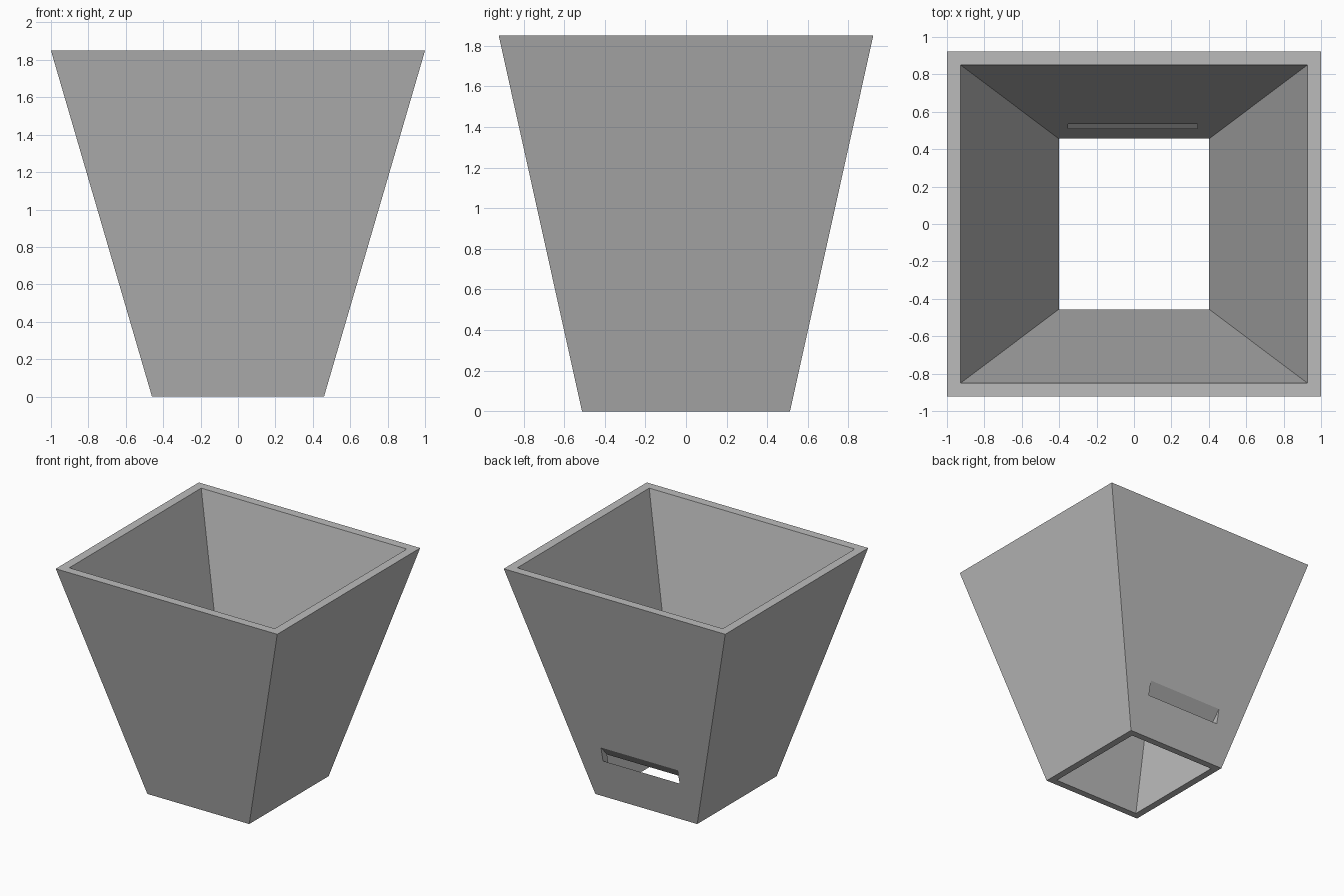
import bpy
import bmesh

default = bpy.data.objects.get("Cube")
if default:
    bpy.data.objects.remove(default, do_unlink=True)

HEIGHT = 1.85

# Single grey material
grey = bpy.data.materials.new("plain_grey")
grey.use_nodes = True
colour = (0.5, 0.5, 0.5, 1)
grey.diffuse_color = colour
grey.node_tree.nodes["Principled BSDF"].inputs["Base Color"].default_value = colour


def make_object(name, bm):
    bmesh.ops.recalc_face_normals(bm, faces=bm.faces)
    mesh = bpy.data.meshes.new(name)
    bm.to_mesh(mesh)
    bm.free()
    mesh.materials.append(grey)
    obj = bpy.data.objects.new(name, mesh)
    bpy.context.collection.objects.link(obj)
    return obj


def rectangle(bm, hx, hy, z):
    return [bm.verts.new((sx * hx, sy * hy, z))
            for sx, sy in ((-1, -1), (1, -1), (1, 1), (-1, 1))]


# Tapered planter walls, open at top and bottom
bm = bmesh.new()
loops = [rectangle(bm, 0.46, 0.512, 0), rectangle(bm, 1, 0.922, HEIGHT),
         rectangle(bm, 0.928, 0.851, HEIGHT), rectangle(bm, 0.402, 0.456, 0)]
for i, loop in enumerate(loops):
    following = loops[(i + 1) % len(loops)]
    for j in range(4):
        k = (j + 1) % 4
        bm.faces.new((loop[j], loop[k], following[k], following[j]))
planter = make_object("planter_walls", bm)

# Sloping slot through the back wall
bm = bmesh.new()
profile = [(0.438, 0.174), (0.654, 0.402), (0.683, 0.528), (0.461, 0.282)]
side = bm.faces.new([bm.verts.new((-0.352, y, z)) for y, z in profile])
result = bmesh.ops.extrude_face_region(bm, geom=[side])
moved = [v for v in result["geom"] if isinstance(v, bmesh.types.BMVert)]
bmesh.ops.translate(bm, verts=moved, vec=(0.692, 0, 0))
cutter = make_object("slot_cutter", bm)
cutter.hide_render = True

cut = planter.modifiers.new("back_slot", "BOOLEAN")
cut.operation = "DIFFERENCE"
cut.solver = "EXACT"
cut.object = cutter
bpy.context.view_layer.objects.active = planter
bpy.ops.object.modifier_apply(modifier=cut.name)
bpy.data.objects.remove(cutter, do_unlink=True)
